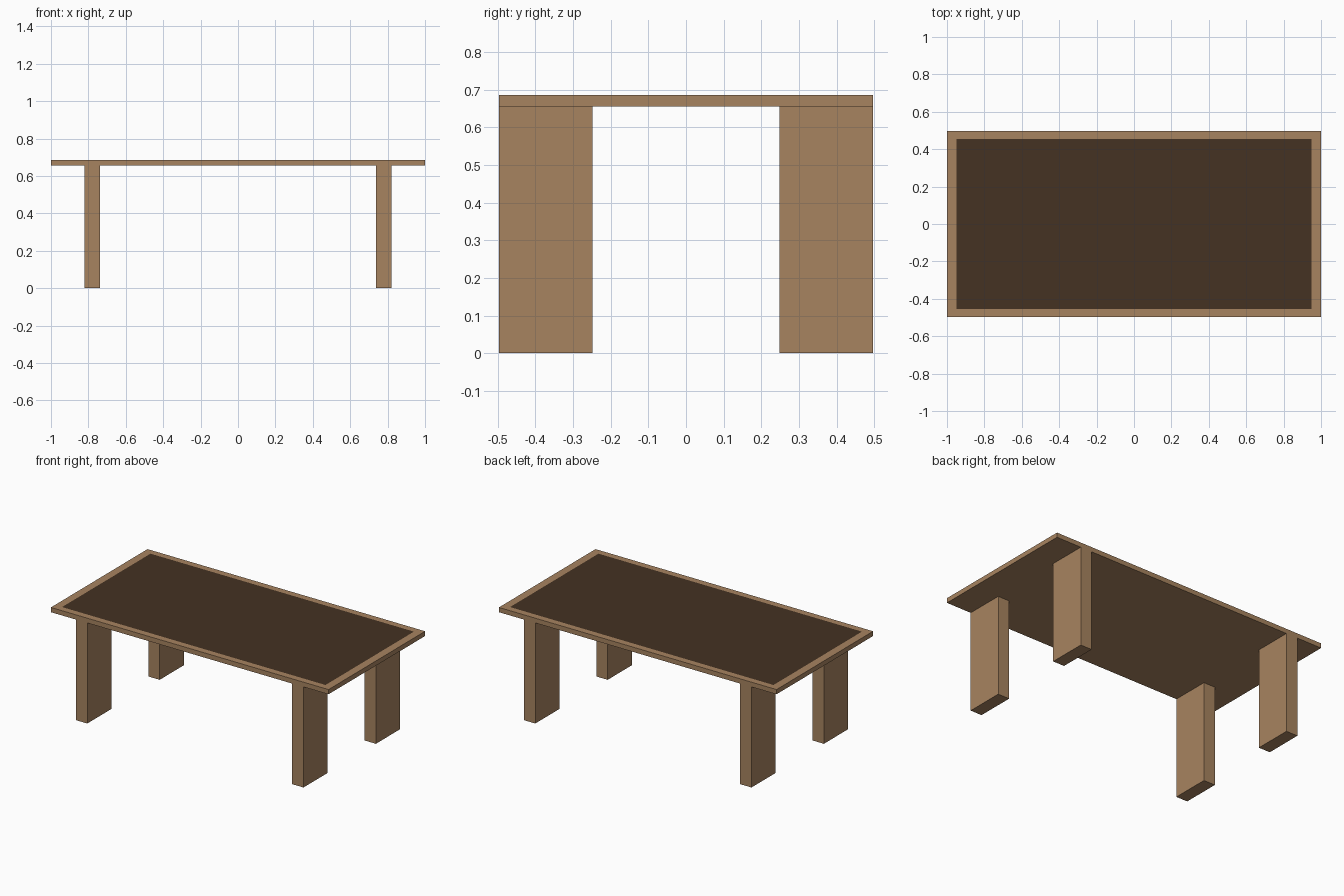
import bpy, bmesh

cube = bpy.data.objects.get("Cube")
if cube:
    bpy.data.objects.remove(cube, do_unlink=True)


def material(name, rgb):
    mat = bpy.data.materials.new(name)
    mat.use_nodes = True
    color = (*rgb, 1.0)
    mat.diffuse_color = color
    mat.node_tree.nodes["Principled BSDF"].inputs["Base Color"].default_value = color
    return mat


light_wood = material("light_wood", (0.39, 0.23, 0.117))
dark_wood = material("dark_wood", (0.058, 0.032, 0.016))

HALF_X, HALF_Y = 1.0, 0.497
LEG_TOP, TABLE_TOP = 0.655, 0.686


def box_mesh(low, high):
    bm = bmesh.new()
    bmesh.ops.create_cube(bm, size=1.0)
    for v in bm.verts:
        for i in range(3):
            v.co[i] = high[i] if v.co[i] > 0 else low[i]
    return bm


def finish(bm, name, mats):
    mesh = bpy.data.meshes.new(name)
    bm.to_mesh(mesh)
    bm.free()
    for mat in mats:
        mesh.materials.append(mat)
    obj = bpy.data.objects.new(name, mesh)
    bpy.context.collection.objects.link(obj)
    return obj


# Tabletop with a flush dark panel inset into its light border
bm = box_mesh((-HALF_X, -HALF_Y, LEG_TOP), (HALF_X, HALF_Y, TABLE_TOP))
bm.normal_update()
panel = max(bm.faces, key=lambda f: f.normal.z)
bmesh.ops.inset_individual(bm, faces=[panel], thickness=0.04)
panel.material_index = 1
for v in panel.verts:
    v.co.x = 0.949 if v.co.x > 0 else -0.949
    v.co.y = 0.455 if v.co.y > 0 else -0.455
finish(bm, "tabletop", [light_wood, dark_wood])

# Four slab legs, flush with the long edges
for side, sx in (("left", 1), ("right", -1)):
    for end, sy in (("front", -1), ("back", 1)):
        xs = sorted((sx * 0.738, sx * 0.82))
        ys = sorted((sy * 0.248, sy * HALF_Y))
        leg = box_mesh((xs[0], ys[0], 0), (xs[1], ys[1], LEG_TOP))
        finish(leg, f"{end}_{side}_leg", [light_wood])
